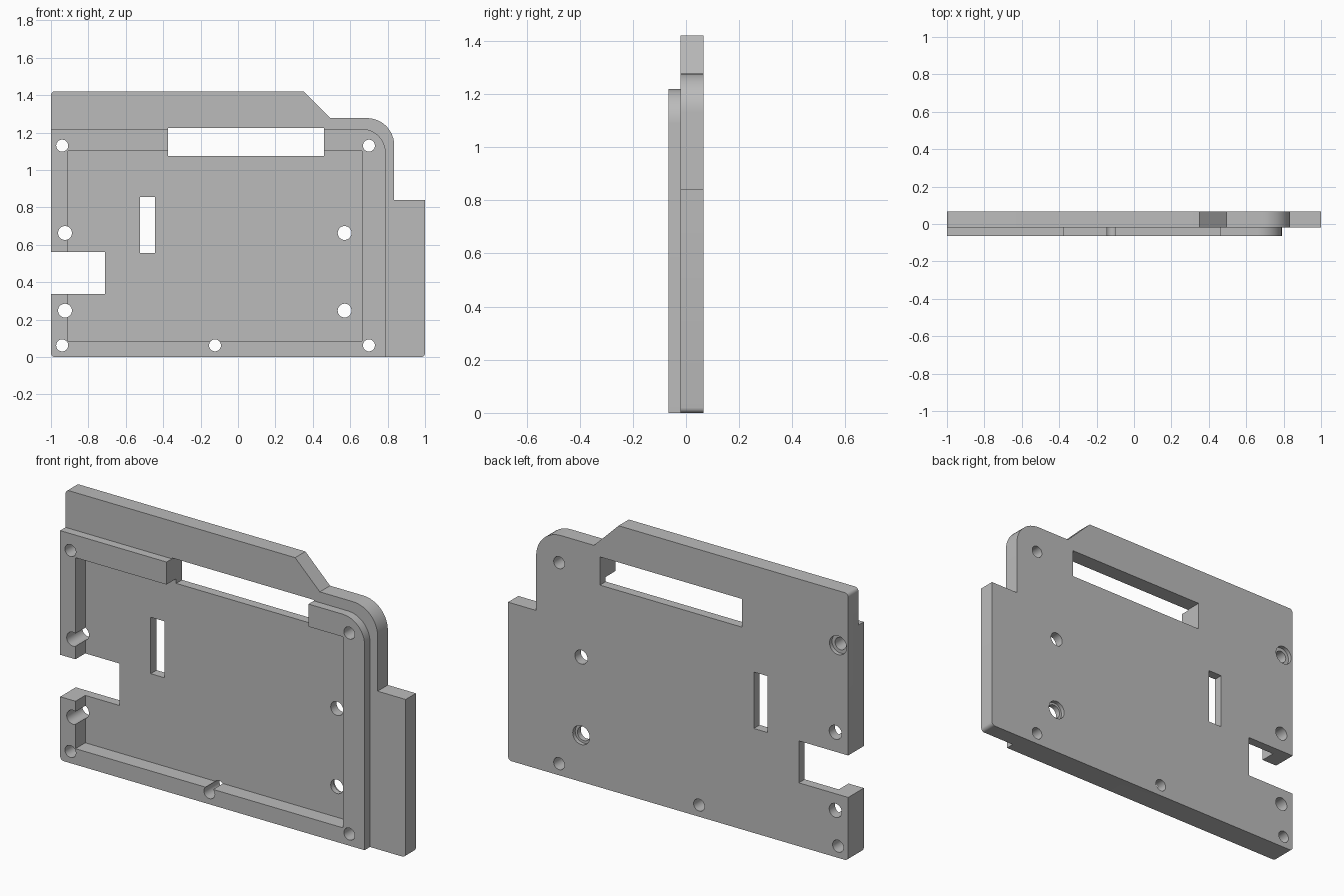
import bpy, bmesh, math
from mathutils import Vector

if "Cube" in bpy.data.objects:
    bpy.data.objects.remove(bpy.data.objects["Cube"], do_unlink=True)

grey = bpy.data.materials.new("plain grey")
grey.use_nodes = True
colour = (0.5, 0.5, 0.5, 1)
grey.diffuse_color = colour
grey.node_tree.nodes["Principled BSDF"].inputs["Base Color"].default_value = colour

FRONT, STEP, FLOOR, BACK = -0.065, -0.02, 0.017, 0.066


def rounded(points):
    """Turn (x, z, radius) corners into a filleted outline."""
    out = []
    for i, (x, z, r) in enumerate(points):
        p = Vector((x, z))
        if r == 0:
            out.append(p)
            continue
        a = (Vector(points[i - 1][:2]) - p).normalized()
        b = (Vector(points[(i + 1) % len(points)][:2]) - p).normalized()
        centre = p + (a + b) * r
        steps = 12 if r > 0.05 else 5
        for k in range(steps + 1):
            t = k / steps * math.pi / 2
            out.append(centre - b * r * math.cos(t) - a * r * math.sin(t))
    return out


def prism(name, outline, y0, y1):
    """Extrude an x-z outline from y0 to y1."""
    bm = bmesh.new()
    face = bm.faces.new([bm.verts.new((p[0], y0, p[1])) for p in outline])
    ext = bmesh.ops.extrude_face_region(bm, geom=[face])
    moved = [v for v in ext["geom"] if isinstance(v, bmesh.types.BMVert)]
    bmesh.ops.translate(bm, verts=moved, vec=(0, y1 - y0, 0))
    bmesh.ops.recalc_face_normals(bm, faces=bm.faces)
    mesh = bpy.data.meshes.new(name)
    bm.to_mesh(mesh)
    bm.free()
    mesh.materials.append(grey)
    ob = bpy.data.objects.new(name, mesh)
    bpy.context.collection.objects.link(ob)
    return ob


def box(x0, x1, z0, z1):
    return [(x0, z0), (x1, z0), (x1, z1), (x0, z1)]


def circle(x, z, r, n=32):
    return [(x + r * math.cos(i * math.tau / n), z + r * math.sin(i * math.tau / n))
            for i in range(n)]


def combine(ob, tool, operation):
    """Apply one boolean and discard the helper."""
    tool.hide_render = True
    mod = ob.modifiers.new("boolean", "BOOLEAN")
    mod.operation, mod.solver, mod.object = operation, "EXACT", tool
    bpy.context.view_layer.objects.active = ob
    bpy.ops.object.modifier_apply(modifier=mod.name)
    bpy.data.objects.remove(tool, do_unlink=True)


# Stepped back plate with a rounded shoulder and a lower side flange
shell = prism("case_shell", rounded([
    (-1, 0, 0.02), (1, 0, 0.02), (1, 0.84, 0), (0.835, 0.84, 0),
    (0.835, 1.277, 0.145), (0.495, 1.277, 0), (0.35, 1.42, 0), (-1, 1.42, 0.02),
]), STEP, BACK)

# Raised front rim
rim = prism("front_rim", rounded([
    (-1, 0, 0.02), (0.79, 0, 0), (0.79, 1.22, 0.13), (-1, 1.22, 0),
]), FRONT, 0)
combine(shell, rim, "UNION")

# Shallow pocket behind the rim
combine(shell, prism("pocket", box(-0.91, 0.663, 0.085, 1.10), -0.2, FLOOR), "DIFFERENCE")

# Top window, vertical slot and side notch
for x0, x1, z0, z1 in [(-0.375, 0.46, 1.075, 1.225),
                       (-0.525, -0.445, 0.555, 0.855),
                       (-1.1, -0.71, 0.337, 0.56)]:
    combine(shell, prism("opening", box(x0, x1, z0, z1), -0.2, 0.2), "DIFFERENCE")

# Mounting holes: small ones in the rim, larger ones at the pocket sides
holes = [(x, z, 0.032) for x in (-0.94, 0.70) for z in (0.062, 1.13)]
holes.append((-0.123, 0.062, 0.032))
holes += [(x, z, 0.037) for x in (-0.925, 0.57) for z in (0.248, 0.663)]
for x, z, r in holes:
    combine(shell, prism("hole", circle(x, z, r), -0.2, 0.2), "DIFFERENCE")

# Counterbores on the back
for x, z in [(0.57, 0.248), (-0.94, 1.13)]:
    combine(shell, prism("counterbore", circle(x, z, 0.05), 0.045, 0.2), "DIFFERENCE")

bpy.ops.object.select_all(action="DESELECT")
shell.select_set(True)
bpy.context.view_layer.objects.active = shell
bpy.ops.object.shade_smooth_by_angle(angle=math.radians(30))
